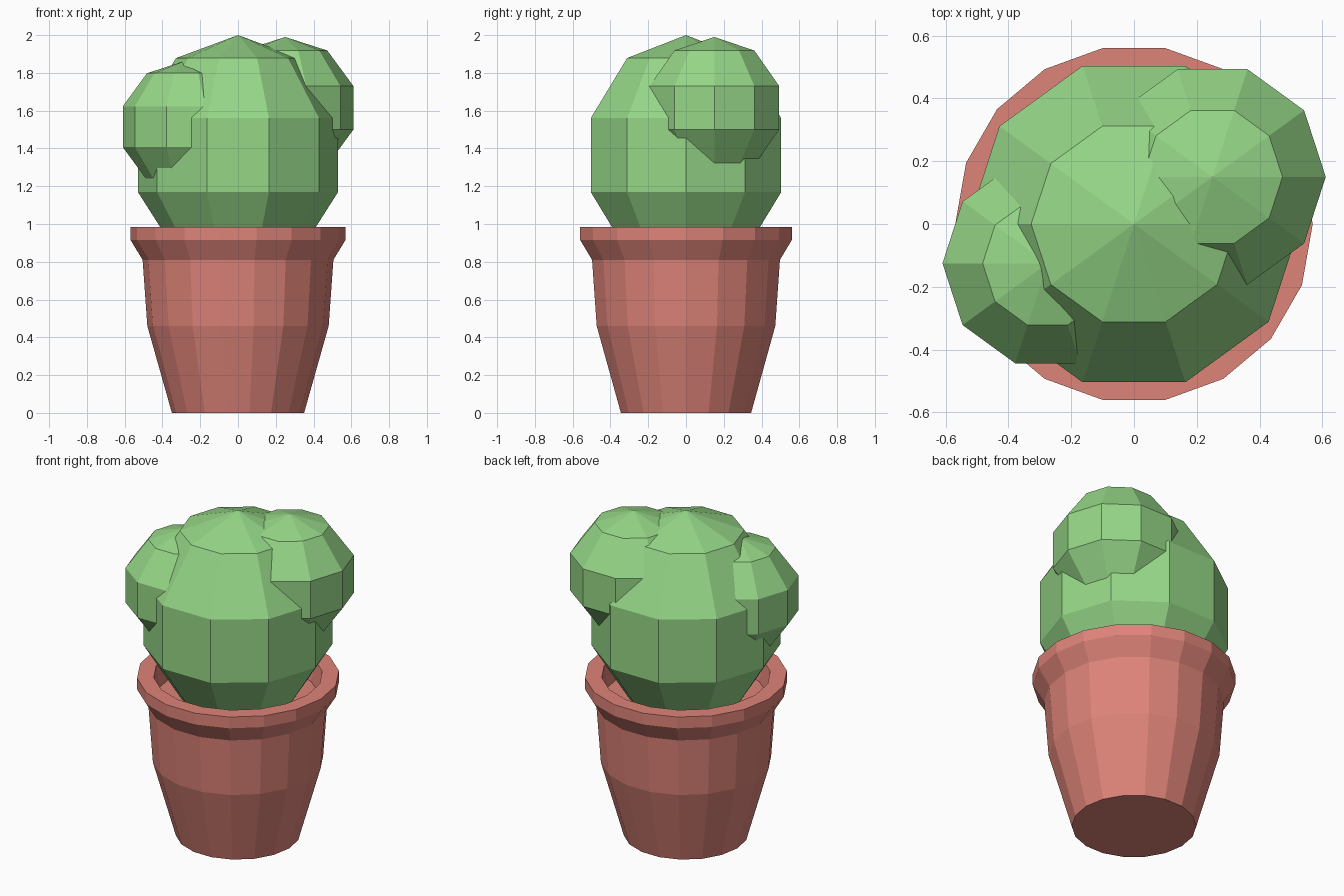
import bpy
import bmesh
from math import cos, sin, pi
from mathutils import Matrix

cube = bpy.data.objects.get("Cube")
if cube:
    bpy.data.objects.remove(cube, do_unlink=True)


def make_material(name, colour):
    mat = bpy.data.materials.new(name)
    mat.use_nodes = True
    mat.diffuse_color = (*colour, 1)
    bsdf = mat.node_tree.nodes["Principled BSDF"]
    bsdf.inputs["Base Color"].default_value = (*colour, 1)
    bsdf.inputs["Roughness"].default_value = 0.8
    return mat


def finish(bm, name, mat):
    bmesh.ops.recalc_face_normals(bm, faces=bm.faces)
    mesh = bpy.data.meshes.new(name)
    bm.to_mesh(mesh)
    bm.free()
    mesh.materials.append(mat)
    obj = bpy.data.objects.new(name, mesh)
    bpy.context.collection.objects.link(obj)
    return obj


def lathe(name, profile, sides, mat):
    """Sweep a (radius, height) profile around z and cap both ends."""
    bm = bmesh.new()
    rings = []
    for r, z in profile:
        angles = [2 * pi * i / sides for i in range(sides)]
        rings.append([bm.verts.new((r * cos(a), r * sin(a), z)) for a in angles])
    for low, high in zip(rings, rings[1:]):
        for i in range(sides):
            j = (i + 1) % sides
            bm.faces.new((low[i], low[j], high[j], high[i]))
    bm.faces.new(rings[0])
    bm.faces.new(rings[-1])
    return finish(bm, name, mat)


def cactus_ball(name, centre, radius, half_height, mat):
    """Faceted ball of ten segments and five rings, one corner facing +y."""
    bm = bmesh.new()
    shape = (Matrix.Translation(centre)
             @ Matrix.Diagonal((radius, radius, half_height, 1))
             @ Matrix.Rotation(pi / 2, 4, 'Z'))
    bmesh.ops.create_uvsphere(bm, u_segments=10, v_segments=5, radius=1, matrix=shape)
    return finish(bm, name, mat)


green = make_material("cactus green", (0.30, 0.67, 0.24))
terracotta = make_material("terracotta", (0.73, 0.23, 0.19))

# Pot: outer wall, flared rim, then the inner wall down to a sunken floor
lathe("pot", [(0.35, 0), (0.48, 0.46), (0.505, 0.81), (0.569, 0.915),
              (0.569, 0.985), (0.475, 0.985), (0.455, 0.85)], 18, terracotta)

# Cactus: main body and two side growths
cactus_ball("cactus_body", (0, 0, 1.365), 0.557, 0.635, green)
cactus_ball("left_growth", (0.25, 0.15, 1.615), 0.379, 0.375, green)
cactus_ball("right_growth", (-0.275, -0.125, 1.515), 0.352, 0.35, green)
